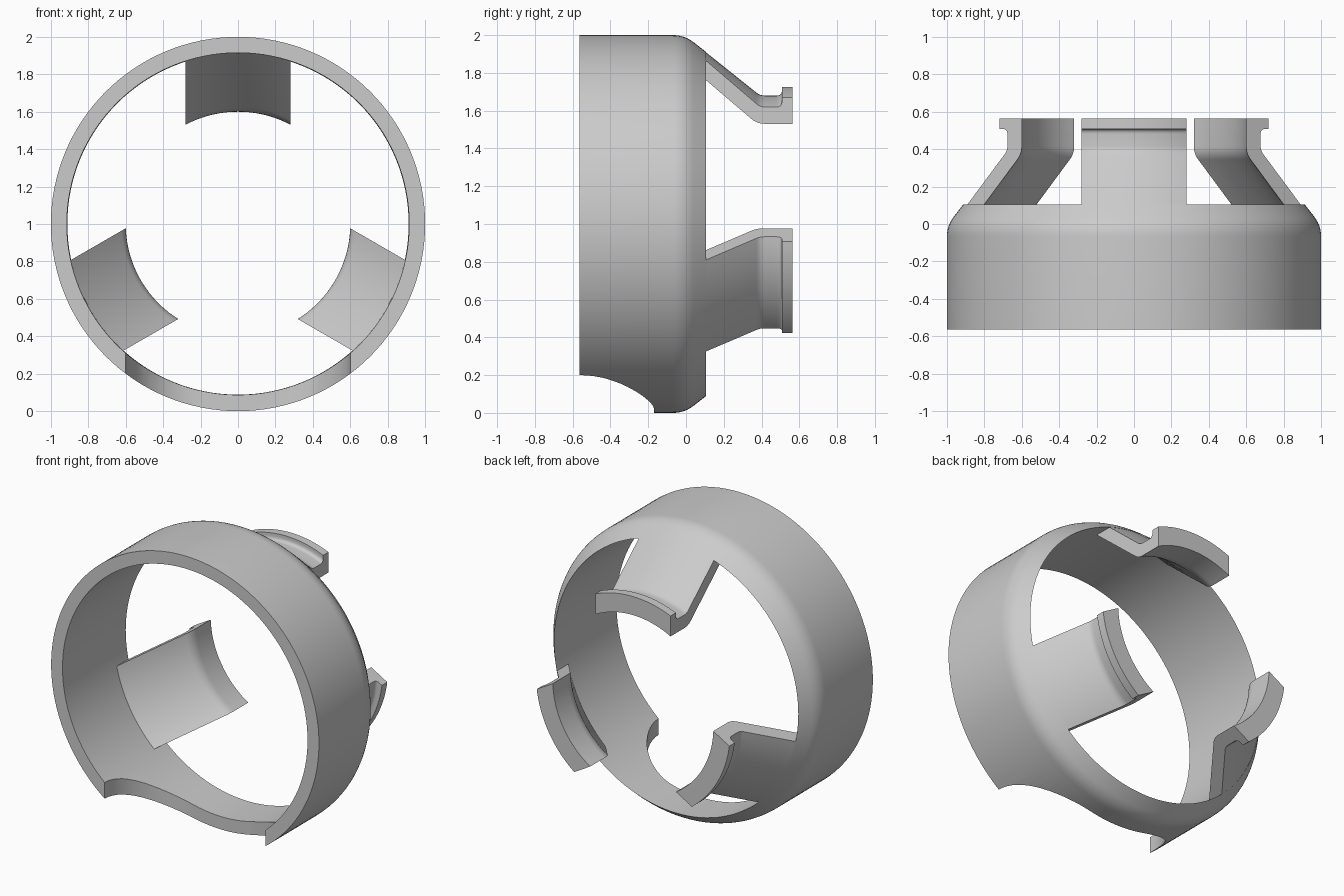
import bpy
import bmesh
import math
from mathutils import Matrix, Vector

cube = bpy.data.objects.get("Cube")
if cube:
    bpy.data.objects.remove(cube, do_unlink=True)

grey = bpy.data.materials.new("plain grey")
grey.use_nodes = True
COLOUR = (0.6, 0.6, 0.6, 1)
grey.diffuse_color = COLOUR
grey.node_tree.nodes["Principled BSDF"].inputs["Base Color"].default_value = COLOUR

CENTRE = Vector((0, 0, 1))
INNER, BACK, FRONT = 0.915, 0.565, -0.565
HALF_TAB = 0.28


def make_object(name, bm):
    bmesh.ops.recalc_face_normals(bm, faces=bm.faces)
    mesh = bpy.data.meshes.new(name)
    bm.to_mesh(mesh)
    bm.free()
    mesh.materials.append(grey)
    obj = bpy.data.objects.new(name, mesh)
    bpy.context.collection.objects.link(obj)
    return obj


def smooth(obj):
    bpy.ops.object.select_all(action='DESELECT')
    obj.select_set(True)
    bpy.context.view_layer.objects.active = obj
    bpy.ops.object.shade_smooth_by_angle(angle=math.radians(30))


def rounded(before, corner, after, size, steps=6):
    """Points of a smooth bend that replaces a corner."""
    a, c, b = Vector(before), Vector(corner), Vector(after)
    start = c + (a - c).normalized() * size
    end = c + (b - c).normalized() * size
    points = []
    for i in range(steps + 1):
        t = i / steps
        points.append(start * (1 - t) ** 2 + c * 2 * t * (1 - t) + end * t * t)
    return points


def skin(bm, sections, closed):
    """Join matching cross-sections with quads."""
    rows = [[bm.verts.new(p) for p in s] for s in sections]
    n = len(rows[0])
    for i in range(len(rows) if closed else len(rows) - 1):
        a, b = rows[i], rows[(i + 1) % len(rows)]
        for j in range(n):
            bm.faces.new((a[j], a[(j + 1) % n], b[(j + 1) % n], b[j]))
    if not closed:
        bm.faces.new(rows[0])
        bm.faces.new(rows[-1])


# Ring: profile in (y, radius), revolved about the y axis
rim = (0.105, INNER - 0.003)
shoulder = (-0.008, 1.0)
profile = [(FRONT, INNER), (FRONT, 1.0)]
profile += rounded((FRONT, 1.0), shoulder, rim, 0.06)
profile += [rim]
SEGMENTS = 128
bm = bmesh.new()
sections = []
for i in range(SEGMENTS):
    a = math.tau * i / SEGMENTS
    sections.append([CENTRE + Vector((r * math.sin(a), y, r * math.cos(a)))
                     for y, r in profile])
skin(bm, sections, True)
ring = make_object("ring", bm)

# Rounded notch cut into the bottom front of the ring
DEPTH, WIDTH = 0.395, 0.6
outline = [(-WIDTH, FRONT - 0.2)]
for side in (-1, 1):
    for i in range(17):
        a = math.pi / 2 * i / 16
        a = a if side < 0 else math.pi / 2 - a
        outline.append((side * (WIDTH - DEPTH + DEPTH * math.cos(a)),
                        FRONT + DEPTH * math.sin(a)))
outline.append((WIDTH, FRONT - 0.2))
bm = bmesh.new()
skin(bm, [[Vector((x, y, z)) for x, y in outline] for z in (-0.2, 0.6)], False)
cutter = make_object("notch_cutter", bm)
cutter.hide_render = True
cut = ring.modifiers.new("notch", 'BOOLEAN')
cut.operation = 'DIFFERENCE'
cut.solver = 'EXACT'
cut.object = cutter
bpy.context.view_layer.objects.active = ring
bpy.ops.object.modifier_apply(modifier=cut.name)
bpy.data.objects.remove(cutter, do_unlink=True)
smooth(ring)

# Hooked tabs: side profile in (y, radius), swept across a constant width
root_out, root_in = (0.09, 0.922), (-0.035, 0.925)
neck_out, neck_in = (0.392, 0.68), (0.375, 0.6)
lip = (0.508, 0.68)
tab = [root_out]
tab += rounded(root_out, neck_out, lip, 0.025)
tab += rounded(neck_out, lip, (0.508, 0.725), 0.028)
tab += [(0.508, 0.725), (BACK, 0.725), (BACK, 0.6)]
tab += rounded((BACK, 0.6), neck_in, root_in, 0.04)
tab += [root_in]
COLUMNS = 20
for name, degrees in (("top_tab", 0), ("left_tab", 120), ("right_tab", -120)):
    turn = Matrix.Rotation(math.radians(degrees), 3, 'Y')
    sections = []
    for i in range(COLUMNS + 1):
        x = HALF_TAB * (2 * i / COLUMNS - 1)
        sections.append([CENTRE + turn @ Vector((x, y, math.sqrt(r * r - x * x)))
                         for y, r in tab])
    bm = bmesh.new()
    skin(bm, sections, False)
    smooth(make_object(name, bm))
